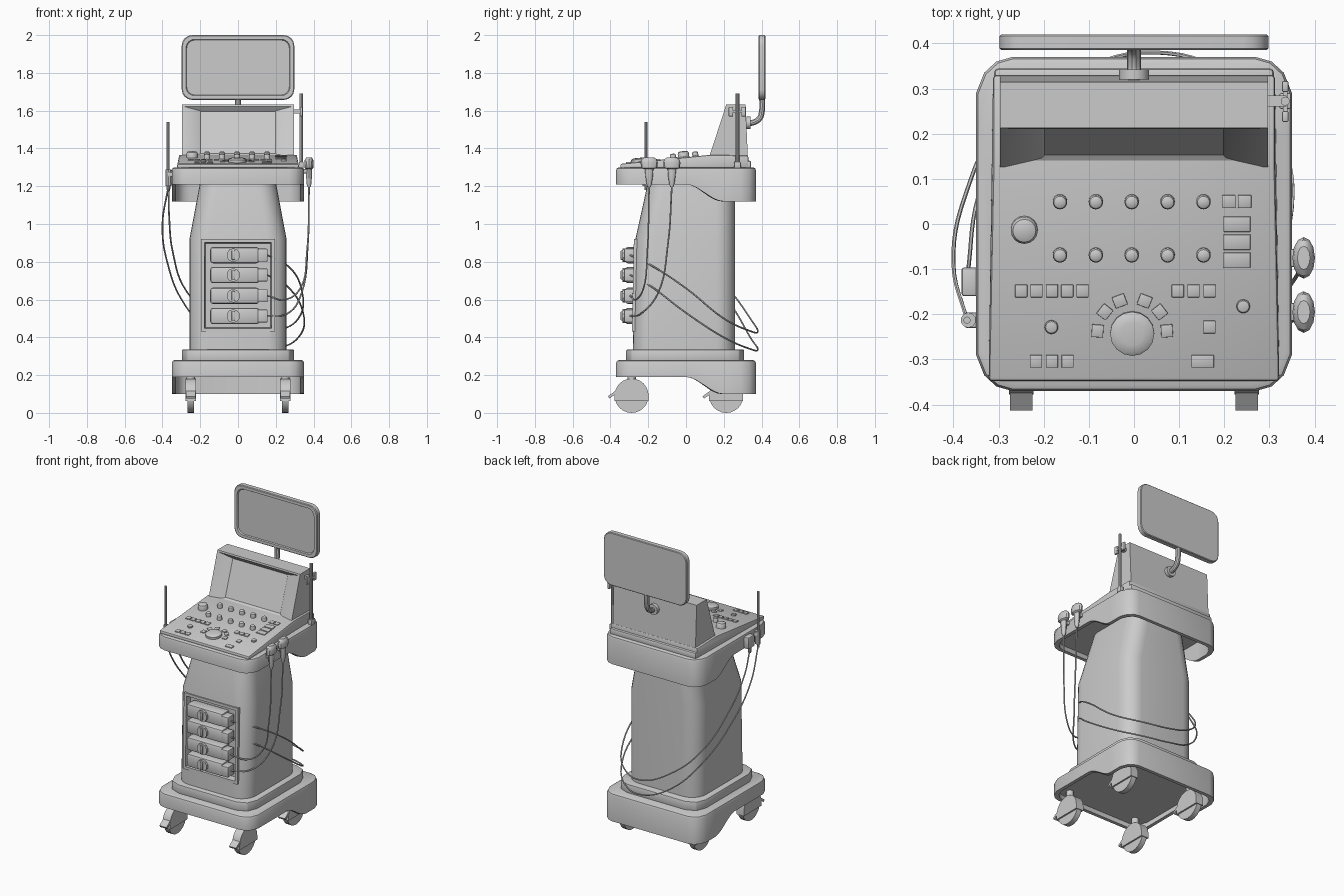
import bpy, bmesh
from math import sin, cos, pi, radians, atan
from mathutils import Matrix, Vector

if "Cube" in bpy.data.objects:
    bpy.data.objects.remove(bpy.data.objects["Cube"])


def finish(name, bm):
    bmesh.ops.recalc_face_normals(bm, faces=bm.faces)
    me = bpy.data.meshes.new(name)
    bm.to_mesh(me)
    bm.free()
    ob = bpy.data.objects.new(name, me)
    bpy.context.collection.objects.link(ob)
    return ob


def loft(name, rings):
    """Closed skin through equal-length rings, capped at both ends."""
    bm = bmesh.new()
    vs = [[bm.verts.new(p) for p in r] for r in rings]
    n = len(rings[0])
    for a, b in zip(vs, vs[1:]):
        for i in range(n):
            j = (i + 1) % n
            bm.faces.new((a[i], a[j], b[j], b[i]))
    bm.faces.new(vs[0])
    bm.faces.new(vs[-1])
    return finish(name, bm)


def bevel(ob, w, seg=2):
    m = ob.modifiers.new("bevel", 'BEVEL')
    m.width, m.segments, m.limit_method, m.angle_limit = w, seg, 'ANGLE', radians(40)
    return ob


def prism(name, yz, x0, x1):
    return loft(name, [[(x, y, z) for y, z in yz] for x in (x0, x1)])


def box(name, x0, x1, y0, y1, z0, z1, w=0):
    ob = prism(name, [(y0, z0), (y1, z0), (y1, z1), (y0, z1)], x0, x1)
    return bevel(ob, w) if w else ob


def cyl(name, loc, r, depth, axis='Z', seg=16, r2=None):
    bm = bmesh.new()
    rot = {'Z': Matrix(), 'X': Matrix.Rotation(pi / 2, 4, 'Y'), 'Y': Matrix.Rotation(pi / 2, 4, 'X')}[axis]
    bmesh.ops.create_cone(bm, cap_ends=True, segments=seg, radius1=r, radius2=r if r2 is None else r2,
                          depth=depth, matrix=Matrix.Translation(loc) @ rot)
    return finish(name, bm)


def rr(x0, x1, y0, y1, r, n):
    """Rounded rectangle outline with n segments per corner."""
    out = []
    for cx, cy, a in ((x1 - r, y0 + r, -90), (x1 - r, y1 - r, 0), (x0 + r, y1 - r, 90), (x0 + r, y0 + r, 180)):
        out += [(cx + r * cos(radians(a + 90 * i / n)), cy + r * sin(radians(a + 90 * i / n))) for i in range(n + 1)]
    return out


def at_z(pts, z):
    return [(x, y, z) for x, y in pts]


def tube(name, pts, r, res=3):
    cu = bpy.data.curves.new(name, 'CURVE')
    cu.dimensions, cu.bevel_depth, cu.bevel_resolution = '3D', r, res - 2
    cu.resolution_u, cu.use_fill_caps = 6, True
    sp = cu.splines.new('BEZIER')
    sp.bezier_points.add(len(pts) - 1)
    for b, p in zip(sp.bezier_points, pts):
        b.co = p
        b.handle_left_type = b.handle_right_type = 'AUTO'
    ob = bpy.data.objects.new(name, cu)
    bpy.context.collection.objects.link(ob)
    return ob


# Base and console: hollow shells whose skirt drops lower at the back
half = [(.27, -.37), (.305, -.36), (.332, -.335), (.35, -.29)] + [(.35, .025 * i) for i in range(9)] + \
       [(.35, .29), (.332, .335), (.305, .36), (.27, .37)]
outline = half + [(-x, y) for x, y in reversed(half)]


def shell(name, top):
    def inset(d):
        return [(x * (1 - d / .35), y * (1 - d / .37)) for x, y in outline]

    def hem(d):
        out = []
        for (x, y), (_, y0) in zip(inset(d), outline):
            t = min(max(y0 / .2, 0), 1)
            out.append((x, y, top - .09 - .09 * t * t * (3 - 2 * t)))
        return out
    loft(name, [at_z(inset(.014), top), at_z(inset(.004), top - .005), at_z(outline, top - .016),
                hem(0), hem(.022), at_z(inset(.022), top - .06)])


shell("base", .28)
shell("console", 1.30)
bevel(loft("plinth", [at_z(rr(-.297, .297, -.317, .308, .09, 2), z) for z in (.27, .335)]), .006)

# Column with a recess for the connector bay
column = loft("column", [at_z(rr(-.257, .257, -.282, .26, .1, 6), .33),
                         at_z(rr(-.257, .257, -.268, .26, .1, 6), .92),
                         at_z(rr(-.195, .195, -.195, .26, .1, 6), 1.25)])
cutter = box("bay_cutter", -.185, .185, -.4, -.236, .44, .91)
cutter.hide_render = True
m = column.modifiers.new("bay", 'BOOLEAN')
m.operation, m.object, m.solver = 'DIFFERENCE', cutter, 'EXACT'


def rect_xz(hx, z0, z1, y0, y1=None):
    y1 = y0 if y1 is None else y1
    return [(-hx, y0, z0), (hx, y0, z0), (hx, y1, z1), (-hx, y1, z1)]


loft("connector_bay", [rect_xz(.195, .43, .92, -.234), rect_xz(.195, .43, .92, -.286, -.276),
                       rect_xz(.177, .448, .902, -.286, -.276), rect_xz(.172, .452, .898, -.243)])

# Probe connectors
for i, z in enumerate((.835, .73, .62, .513)):
    box(f"connector_body_{i}", -.147, .112, -.322, -.24, z - .043, z + .043, .014)
    box(f"connector_plug_{i}", .105, .157, -.328, -.26, z - .034, z + .034, .006)
    cyl(f"connector_dial_{i}", (-.025, -.326, z), .036, .02, 'Y', 10)
    box(f"connector_grip_{i}", -.034, -.016, -.346, -.33, z - .025, z + .025, .004)

# Casters
for side, sx in (("left", -.25), ("right", .25)):
    for end, y in (("front", -.288), ("rear", .213)):
        n = f"{side}_{end}"
        cyl("wheel_" + n, (sx, y, .09), .09, .034, 'X', 24)
        hood = [(y + .09 * cos(pi * i / 12), .092 + .09 * sin(pi * i / 12)) for i in range(13)]
        prism("caster_hood_" + n, [(y + .09, .062)] + hood + [(y - .09, .062)], sx - .027, sx + .027)
        cyl("caster_stem_" + n, (sx, y, .19), .022, .08)
        prism("caster_brake_" + n, [(y - .06, .135), (y - .125, .088), (y - .118, .076), (y - .06, .115)],
              sx - .025, sx + .025)

# Control deck (sloped wedge)
SLOPE = .1


def deck_z(y):
    return 1.318 + SLOPE * (y + .35)


bevel(loft("control_deck", [
    [(x, -.348, z0), (x * .97, .33, 1.295), (x * .97, .33, 1.362), (x * .97, .13, deck_z(.13)), (x, -.348, z1)]
    for x, z0, z1 in ((-.322, 1.295, deck_z(-.348)), (.322, 1.295, deck_z(-.348)))]), .008)

tilt = Matrix.Rotation(atan(SLOPE), 4, 'X')


def key(x, y, w=.027, d=.028, turn=0):
    ob = box("key", -w / 2, w / 2, -d / 2, d / 2, -.004, .006, .0015)
    ob.matrix_world = Matrix.Translation((x, y, deck_z(y))) @ tilt @ Matrix.Rotation(turn, 4, 'Z')


def knob(name, x, y, r, h):
    prof = ((1, -.1), (1, .65), (.85, .88), (.5, 1))
    ob = loft(name, [[(r * s * cos(a * pi / 8), r * s * sin(a * pi / 8), h * t) for a in range(16)] for s, t in prof])
    ob.matrix_world = Matrix.Translation((x, y, deck_z(y))) @ tilt


for y in (.05, -.068):
    for i in range(5):
        knob("rotary_knob", -.164 + .0795 * i, y, .016, .026)
knob("large_knob", -.243, -.012, .03, .034)
knob("small_knob", -.183, -.228, .015, .012)
knob("small_knob", .242, -.182, .015, .012)
knob("trackball", -.004, -.242, .049, .022)
for i in range(5):
    key(-.25 + .034 * i, -.148)
for i in range(3):
    key(.097 + .035 * i, -.148)
    key(-.217 + .035 * i, -.304)
    key(.228, -.04 * i, .06, .034)
for x, y, w in ((.152, -.304, .05), (.167, -.228, .027), (.21, .05, .03), (.245, .05, .03)):
    key(x, y, w)
for a in (4, 38, 69, 111, 142, 176):
    t = radians(a)
    key(-.004 + .077 * cos(t), -.242 + .077 * sin(t), .028, .026, t - pi / 2)

# Screen housing with recessed screen, and the trim at its back
loft("screen_housing", [rect_xz(.297, 1.34, 1.632, .328, .315), rect_xz(.297, 1.34, 1.632, .118, .213),
                        rect_xz(.286, 1.355, 1.622, .123, .211), rect_xz(.203, 1.37, 1.6, .147, .226),
                        rect_xz(.198, 1.374, 1.596, .153, .23)])
bevel(box("housing_back_trim", -.31, .31, .3, .345, 1.29, 1.335), .01)

# Monitor and curved arm
def monitor_ring(d, y):
    return [(x, y, z) for x, z in rr(-.298 + d, .298 - d, 1.657 + d, 2.0 - d, .055 - d * .4, 4)]


loft("monitor", [monitor_ring(.004, .42), monitor_ring(0, .416), monitor_ring(0, .389), monitor_ring(.004, .385),
                 monitor_ring(.022, .385), monitor_ring(.026, .392)])
tube("monitor_arm", [(0, .32, 1.535), (0, .355, 1.537), (0, .39, 1.56), (0, .402, 1.6), (0, .402, 1.68)], .016, 5)
cyl("arm_mount", (0, .331, 1.535), .033, .022, 'Y', 20)


# Right-hand probes hanging in holders
def ring(cx, cy, z, rx, ry):
    return [(cx + rx * cos(a * pi / 6), cy + ry * sin(a * pi / 6), z) for a in range(12)]


for i, y in enumerate((-.195, -.075)):
    prof = ((1.195, .008, .008), (1.21, .012, .013), (1.255, .016, .02), (1.29, .015, .022), (1.297, .023, .042),
            (1.325, .025, .046), (1.342, .022, .04), (1.352, .014, .026))
    loft(f"right_probe_{i}", [ring(.376, y, *p) for p in prof])
    box(f"probe_bracket_{i}", .33, .366, y - .02, y + .02, 1.268, 1.29, .004)

# Left-hand pencil probe and holder
cyl("left_rod", (-.37, -.213, 1.36), .008, .36, seg=10)
cyl("left_rod_sleeve", (-.367, -.213, 1.245), .017, .085, seg=10)
box("left_rod_bracket", -.375, -.33, -.23, -.196, 1.25, 1.275, .004)
box("left_holder", -.382, -.345, -.16, -.096, 1.21, 1.285, .006)
cyl("left_holder_nozzle", (-.368, -.128, 1.2), .009, .05, seg=10, r2=.013)

# Tall rod and clips on the right of the housing
cyl("right_rod", (.335, .272, 1.5), .01, .38, seg=10)
box("right_rod_foot", .322, .348, .255, .29, 1.295, 1.33, .004)
box("rod_clip_bar", .29, .338, .26, .285, 1.585, 1.605)
for y in (.238, .305):
    box("rod_clip_jaw", .328, .342, y - .012, y + .012, 1.57, 1.62, .003)
box("rod_clip_link", .33, .34, .24, .305, 1.59, 1.6)

# Cables: two hang to the right probes, two wrap round the back to the left
tube("cable_right_front", [(.155, -.295, .62), (.25, -.265, .6), (.33, -.225, .66), (.365, -.205, .85),
                           (.376, -.195, 1.2)], .0045)
tube("cable_right_rear", [(.155, -.295, .513), (.26, -.24, .525), (.335, -.15, .63), (.37, -.095, .9),
                          (.376, -.075, 1.2)], .0045)
tube("cable_wrap_upper", [(.155, -.295, .835), (.25, -.2, .79), (.335, 0, .66), (.32, .2, .5), (.2, .335, .435),
                          (.05, .38, .43), (-.12, .34, .5), (-.27, .24, .64), (-.345, .06, .85), (-.365, -.08, 1.05),
                          (-.368, -.128, 1.19)], .0045)
tube("cable_wrap_lower", [(.155, -.295, .73), (.25, -.2, .68), (.345, 0, .53), (.32, .2, .4), (.2, .335, .34),
                          (.05, .38, .335), (-.12, .34, .4), (-.28, .24, .57), (-.375, .06, .8), (-.4, -.09, 1.0),
                          (-.37, -.213, 1.19)], .0045)

# Apply modifiers, drop the cutter, shade
bpy.context.view_layer.update()
bpy.ops.object.select_all(action='SELECT')
bpy.context.view_layer.objects.active = column
bpy.ops.object.convert(target='MESH')
bpy.data.objects.remove(cutter)
bpy.ops.object.shade_smooth_by_angle(angle=radians(32))
